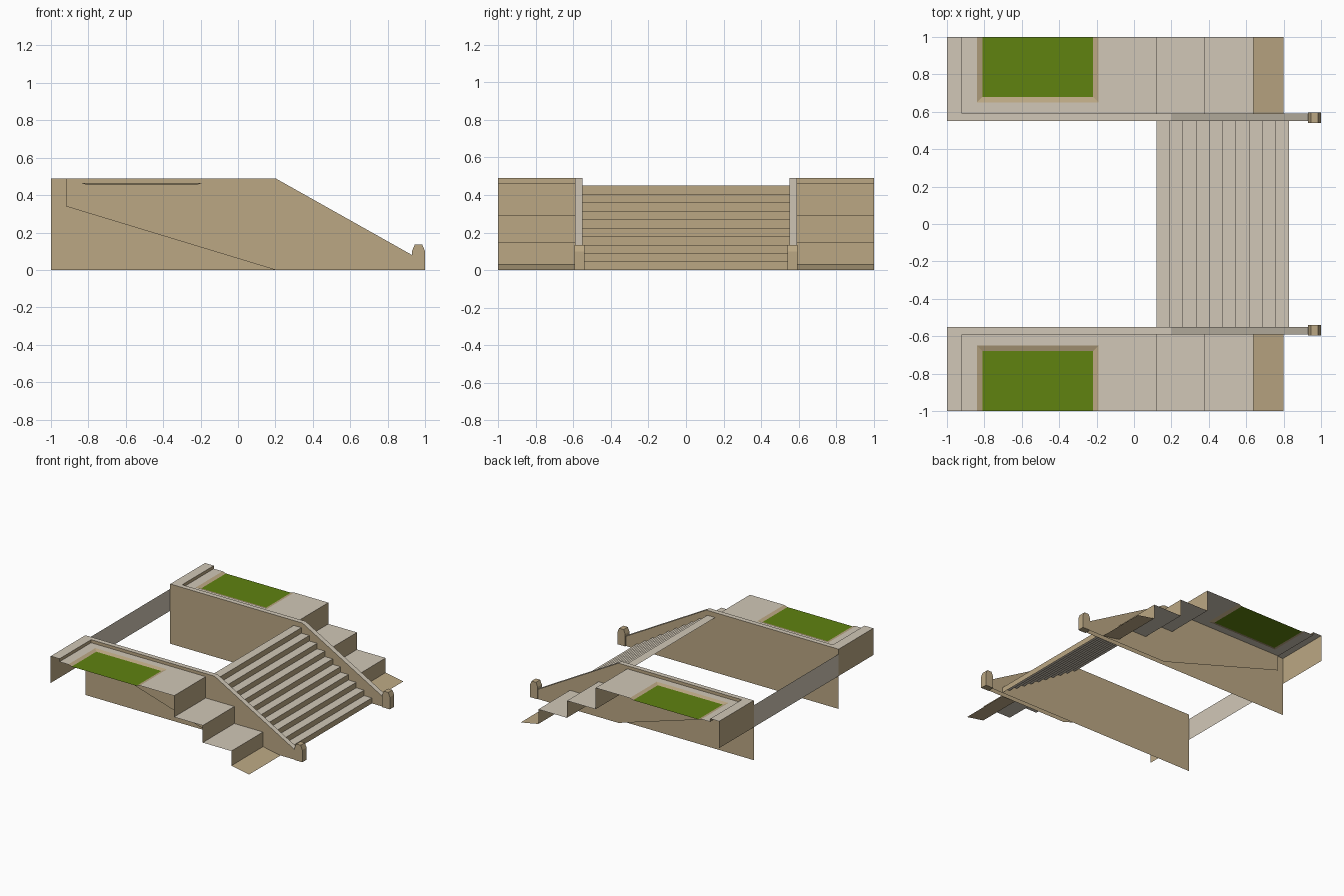
import bpy, bmesh
from mathutils import Vector

if "Cube" in bpy.data.objects:
    bpy.data.objects.remove(bpy.data.objects["Cube"])


def material(name, rgb):
    m = bpy.data.materials.new(name)
    m.diffuse_color = (*rgb, 1)
    m.use_nodes = True
    m.node_tree.nodes["Principled BSDF"].inputs["Base Color"].default_value = m.diffuse_color
    return m


TAN = material("tan stone", (0.50, 0.39, 0.23))
LIGHT = material("light stone", (0.64, 0.575, 0.475))
GREEN = material("grass green", (0.115, 0.225, 0.005))
MATS = [TAN, LIGHT, GREEN]


def sheet(name, faces, hint, rule):
    """Thin surface from polygons; faces turn toward hint, rule(normal) picks the colour."""
    bm = bmesh.new()
    hint = Vector(hint)
    for pts in faces:
        f = bm.faces.new([bm.verts.new(p) for p in pts])
        f.normal_update()
        if f.normal.dot(hint) < 0:
            f.normal_flip()
        f.material_index = rule(f.normal)
    bmesh.ops.remove_doubles(bm, verts=bm.verts, dist=1e-5)
    me = bpy.data.meshes.new(name)
    bm.to_mesh(me)
    bm.free()
    for m in MATS:
        me.materials.append(m)
    ob = bpy.data.objects.new(name, me)
    bpy.context.collection.objects.link(ob)
    return ob


def sweep(profile, y0, y1):
    """Quads spanning y0..y1 along an xz profile."""
    return [[(a[0], y0, a[1]), (b[0], y0, b[1]), (b[0], y1, b[1]), (a[0], y1, a[1])]
            for a, b in zip(profile, profile[1:])]


def rect(x0, x1, y0, y1, z):
    return [(x0, y0, z), (x1, y0, z), (x1, y1, z), (x0, y1, z)]


def tops_light(n):
    return 1 if n.z > 0.5 else 0


def only(i):
    return lambda n: i


# Main staircase: ten treads with risers
N, X0, X1, H = 10, 0.12, 0.83, 0.45
run, rise = (X1 - X0) / N, H / N
prof = []
for i in range(N):
    z = H - i * rise
    prof += [(X0 + i * run, z), (X0 + (i + 1) * run, z)]
prof.append((X1, 0))
sheet("main_stairs", sweep(prof, -0.55, 0.55), (1, 0, 1), tops_light)

# Upright band between the walls at the rear
sheet("rear_band", sweep([(-1, 0.27), (-1, 0.45)], -0.55, 0.55), (1, 0, 0), only(1))

ZT = 0.465   # terrace level
ZL = 0.455   # lawn level
for s, side in ((-1, "front"), (1, "back")):
    yi, yo, ye = 0.55 * s, 0.59 * s, 1.0 * s

    # Side wall skins: full inner face, outer face with sloping lower edge
    inner = [(-1, 0), (-1, 0.49), (0.2, 0.49), (0.93, 0.08), (0.93, 0)]
    outer = [(-0.92, 0.34), (-0.92, 0.49), (0.2, 0.49), (0.93, 0.08), (0.93, 0), (0.2, 0)]
    sheet(side + "_wall_inner", [[(x, yi, z) for x, z in inner]], (0, -s, 0), only(0))
    sheet(side + "_wall_outer", [[(x, yo, z) for x, z in outer]], (0, s, 0), only(0))

    # Wall coping running down the slope to the end face
    cap = [(-1, 0.49), (0.2, 0.49), (0.93, 0.08), (0.93, 0)]
    sheet(side + "_wall_coping", sweep(cap, yi, yo), (1, 0, 1), tops_light)

    # Rear parapet turning outward
    sheet(side + "_parapet_back", sweep([(-1, 0.27), (-1, 0.49)], yi, ye), (-1, 0, 0), only(0))
    sheet(side + "_parapet_top", sweep([(-1, 0.49), (-0.92, 0.49), (-0.92, ZT)], yo, ye),
          (1, 0, 1), tops_light)

    # Terrace around the lawn recess
    ax, bx, ay = -0.84, -0.19, 0.65 * s
    cx, dx, cy = -0.81, -0.22, 0.68 * s
    sheet(side + "_terrace",
          [rect(-0.92, ax, yo, ye, ZT), rect(ax, bx, yo, ay, ZT), rect(bx, X0, yo, ye, ZT)],
          (0, 0, 1), only(1))
    # Sloping lawn border and lawn
    sheet(side + "_lawn_border",
          [[(ax, ay, ZT), (ax, ye, ZT), (cx, ye, ZL), (cx, cy, ZL)],
           [(bx, ay, ZT), (bx, ye, ZT), (dx, ye, ZL), (dx, cy, ZL)],
           [(ax, ay, ZT), (bx, ay, ZT), (dx, cy, ZL), (cx, cy, ZL)]],
          (0, 0, 1), only(0))
    sheet(side + "_lawn", [rect(cx, dx, cy, ye, ZL)], (0, 0, 1), only(2))

    # Large outer steps, ending in a shallow ramp
    steps = [(0.12, ZT), (0.12, 0.29), (0.38, 0.29), (0.38, 0.15), (0.64, 0.15), (0.64, 0.03)]
    sheet(side + "_outer_steps", sweep(steps, yo, ye), (1, 0, 1), tops_light)
    sheet(side + "_outer_ramp", sweep([(0.64, 0.03), (0.80, 0.0)], yo, ye), (0, 0, 1), only(0))

    # End post with bevelled top
    post = [(0.93, 0), (0.93, 0.10), (0.945, 0.135), (0.985, 0.135), (1, 0.10), (1, 0)]
    y0, y1 = 0.54 * s, 0.595 * s
    ob = sheet(side + "_post",
               sweep(post + post[:1], y0, y1) + [[(x, y, z) for x, z in post] for y in (y0, y1)],
               (0, 0, 1), only(0))
    bm = bmesh.new()
    bm.from_mesh(ob.data)
    bmesh.ops.recalc_face_normals(bm, faces=bm.faces)
    bm.to_mesh(ob.data)
    bm.free()
